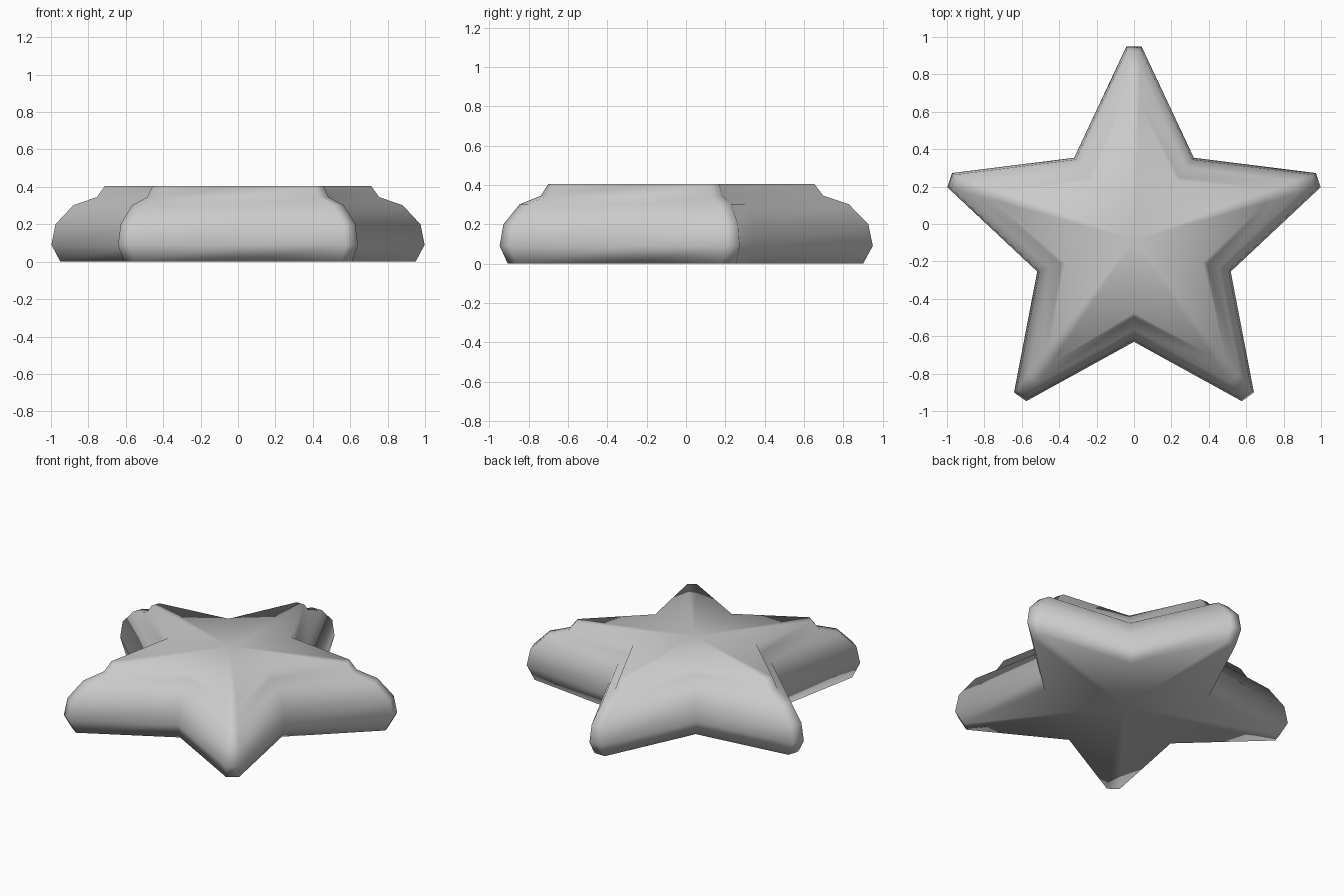
import bpy, bmesh
from math import cos, sin, pi

cube = bpy.data.objects.get("Cube")
if cube:
    bpy.data.objects.remove(cube, do_unlink=True)

CENTRE_Y = -0.086
TIP_R, TIP_HALF, INNER_R = 1.036, 0.04, 0.544
# (scale, height) steps from the base up to the raised top
PROFILE = [(0.952, 0), (1.0, 0.09), (0.978, 0.2), (0.882, 0.302), (0.757, 0.345), (0.713, 0.405)]

# Plain grey material
grey = bpy.data.materials.new("plain grey")
grey.use_nodes = True
colour = (0.6, 0.6, 0.6, 1)
grey.diffuse_color = colour
grey.node_tree.nodes["Principled BSDF"].inputs["Base Color"].default_value = colour


def star_outline():
    """Five blunt tips with a notch after each, anticlockwise from the back tip."""
    points = []
    for i in range(5):
        a = pi / 2 + i * 2 * pi / 5
        for side in (-TIP_HALF, TIP_HALF):
            points.append((TIP_R * cos(a) - side * sin(a), TIP_R * sin(a) + side * cos(a)))
        b = a + pi / 5
        points.append((INNER_R * cos(b), INNER_R * sin(b)))
    return points


# Star body: scaled outlines joined into walls, closed by fans
bm = bmesh.new()
outline = star_outline()
count = len(outline)
rings = [[bm.verts.new((x * s, y * s + CENTRE_Y, z)) for x, y in outline] for s, z in PROFILE]
for low, high in zip(rings, rings[1:]):
    for i in range(count):
        j = (i + 1) % count
        bm.faces.new((low[i], low[j], high[j], high[i]))
for ring, z in ((rings[0], PROFILE[0][1]), (rings[-1], PROFILE[-1][1])):
    hub = bm.verts.new((0, CENTRE_Y, z))
    for i in range(count):
        bm.faces.new((hub, ring[i], ring[(i + 1) % count]))
bmesh.ops.recalc_face_normals(bm, faces=bm.faces)
for face in bm.faces:
    face.smooth = True

mesh = bpy.data.meshes.new("star_body")
bm.to_mesh(mesh)
bm.free()
mesh.materials.append(grey)
star = bpy.data.objects.new("star_body", mesh)
bpy.context.collection.objects.link(star)
